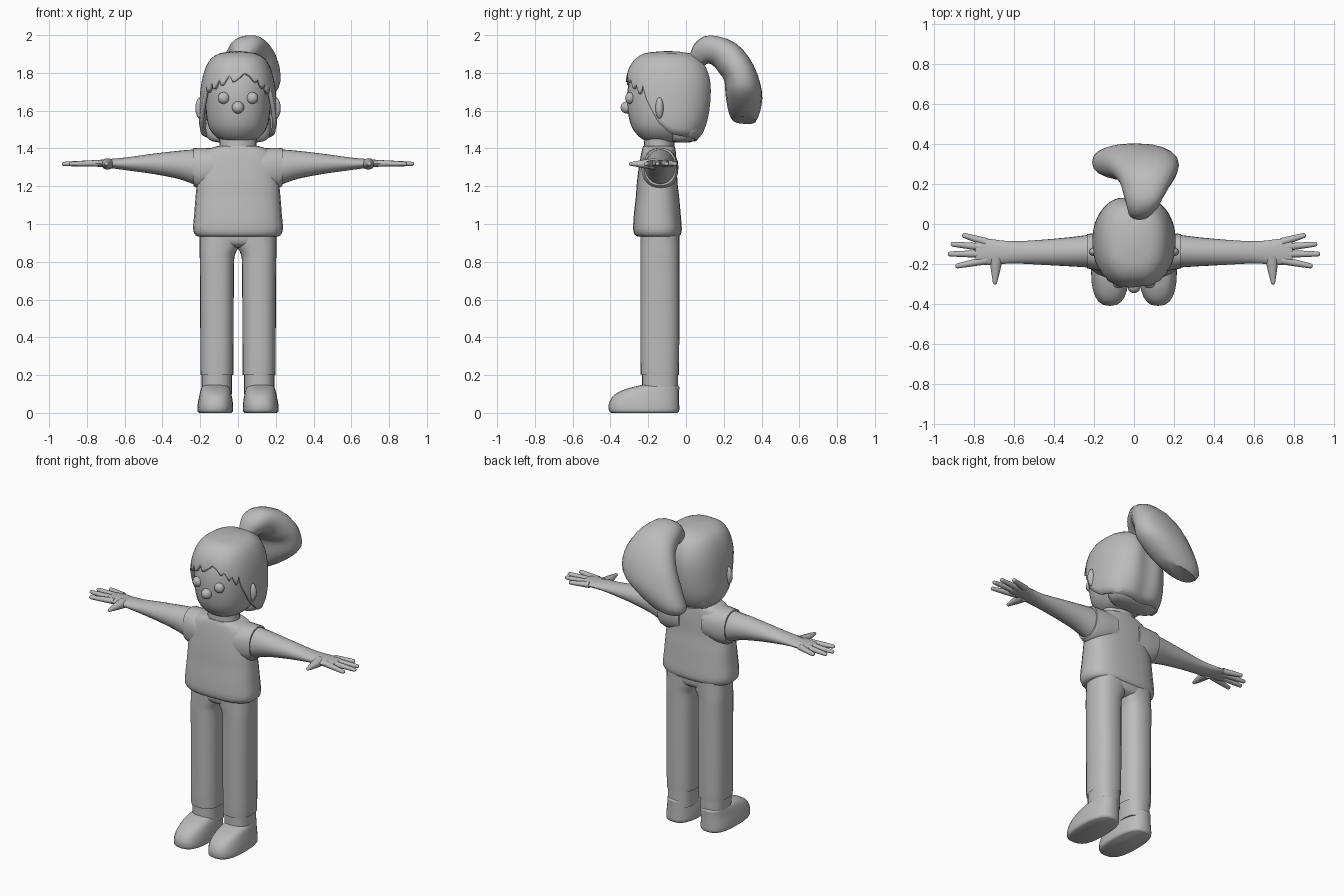
import bpy, bmesh, math
from mathutils import Vector

grey = bpy.data.materials.new("plain_grey")
grey.diffuse_color = (0.5, 0.5, 0.5, 1)


def finish(name, bm, mirror=False, angle=40):
    bmesh.ops.recalc_face_normals(bm, faces=bm.faces)
    me = bpy.data.meshes.new(name)
    bm.to_mesh(me)
    bm.free()
    me.materials.append(grey)
    ob = bpy.data.objects.new(name, me)
    bpy.context.collection.objects.link(ob)
    bpy.ops.object.select_all(action='DESELECT')
    ob.select_set(True)
    bpy.context.view_layer.objects.active = ob
    bpy.ops.object.shade_smooth_by_angle(angle=math.radians(angle))
    if mirror:
        ob.modifiers.new("mirror", 'MIRROR')
    return ob


def spline(rows, steps):
    """Catmull-Rom interpolation of equal-length rows."""
    out = []
    for i in range(len(rows) - 1):
        p = [rows[max(0, min(len(rows) - 1, i + k))] for k in (-1, 0, 1, 2)]
        for s in range(steps):
            t = s / steps
            out.append([0.5 * (2*b + (c-a)*t + (2*a-5*b+4*c-d)*t*t + (3*b-a-3*c+d)*t**3)
                        for a, b, c, d in zip(*p)])
    return out + [list(rows[-1])]


def power(v, e):
    return math.copysign(abs(v) ** e, v)


def sweep(name, sections, seg=24, p=2.0, steps=3, mirror=False):
    """Skin superellipse sections given as centre, u and v vectors."""
    bm = bmesh.new()
    rings = []
    for r in spline(sections, steps):
        c, u, v = Vector(r[0:3]), Vector(r[3:6]), Vector(r[6:9])
        rings.append([bm.verts.new(c + u * power(math.cos(a), 2/p) + v * power(math.sin(a), 2/p))
                      for a in (2 * math.pi * k / seg for k in range(seg))])
    for a, b in zip(rings, rings[1:]):
        for k in range(seg):
            bm.faces.new((a[k], a[(k+1) % seg], b[(k+1) % seg], b[k]))
    bm.faces.new(rings[0])
    bm.faces.new(rings[-1])
    return finish(name, bm, mirror)


def upright(name, rows, **kw):
    """Rows: z, x min, x max, y min, y max."""
    return sweep(name, [((a+b)/2, (c+d)/2, z, (b-a)/2, 0, 0, 0, (d-c)/2, 0)
                        for z, a, b, c, d in rows], **kw)


def sideways(name, rows, **kw):
    """Rows: x, y min, y max, z min, z max."""
    return sweep(name, [(x, (a+b)/2, (c+d)/2, 0, (b-a)/2, 0, 0, 0, (d-c)/2)
                        for x, a, b, c, d in rows], **kw)


def ball(name, loc, scale, mirror=False):
    bm = bmesh.new()
    bmesh.ops.create_uvsphere(bm, u_segments=20, v_segments=12, radius=1)
    for v in bm.verts:
        v.co = Vector(a * b + c for a, b, c in zip(v.co, scale, loc))
    return finish(name, bm, mirror, 80)


# Shoes, ankles and trousers
upright("shoe", [(0, .035, .205, -.395, -.045), (.012, .026, .215, -.408, -.036),
                 (.05, .027, .213, -.408, -.036), (.09, .033, .205, -.385, -.036),
                 (.12, .04, .198, -.335, -.036), (.14, .05, .19, -.27, -.037),
                 (.15, .07, .17, -.22, -.06)], p=2.6, mirror=True)
upright("ankle", [(.1, .033, .192, -.232, -.042), (.235, .033, .192, -.232, -.042)],
        p=2.5, mirror=True)
upright("trouser_leg", [(.215, .026, .195, -.236, -.04), (.225, .024, .199, -.241, -.037),
                        (.5, .023, .2, -.242, -.035), (.78, .021, .202, -.242, -.035),
                        (.84, .015, .203, -.242, -.035), (.88, -.005, .203, -.242, -.035),
                        (.95, -.03, .203, -.242, -.035)], p=2.5, mirror=True)
upright("trouser_seat", [(.875, -.17, .17, -.2, -.08), (.9, -.2, .2, -.236, -.04),
                         (.96, -.203, .203, -.242, -.035)], p=3)

# Shirt with sleeves
upright("shirt", [(.935, -.215, .215, -.26, -.04), (.945, -.228, .228, -.272, -.028),
                  (.975, -.238, .238, -.28, -.022), (1.05, -.232, .232, -.276, -.028),
                  (1.14, -.225, .225, -.266, -.036), (1.22, -.218, .218, -.26, -.045),
                  (1.3, -.21, .21, -.25, -.048), (1.36, -.195, .195, -.24, -.052),
                  (1.395, -.16, .16, -.232, -.056), (1.413, -.105, .105, -.226, -.062)], p=2.7)
sideways("sleeve", [(.08, -.24, -.04, 1.2, 1.4), (.16, -.236, -.042, 1.185, 1.403),
                    (.215, -.226, -.048, 1.19, 1.403), (.235, -.222, -.05, 1.203, 1.402)],
         p=2.3, mirror=True)

# Arms and hands
sideways("arm", [(.18, -.22, -.052, 1.195, 1.396), (.24, -.217, -.056, 1.213, 1.394),
                 (.32, -.212, -.066, 1.24, 1.387), (.45, -.205, -.078, 1.265, 1.372),
                 (.58, -.198, -.086, 1.283, 1.354), (.66, -.2, -.083, 1.294, 1.346),
                 (.73, -.205, -.074, 1.302, 1.34), (.78, -.2, -.078, 1.306, 1.337),
                 (.795, -.185, -.09, 1.312, 1.332)], mirror=True)


def finger(name, a, b, r0, r1):
    a, b = Vector(a), Vector(b)
    d = (b - a).normalized()
    u = Vector((-d.y, d.x, 0))
    w = d.cross(u)
    rows = []
    for t, r in ((0, r0), (.5, (r0+r1)/2), (.88, r1), (.97, r1*.8), (1, r1*.3)):
        rows.append((*a.lerp(b, t), *(u*r), *(w*r*.9)))
    sweep(name, rows, seg=12, steps=2, mirror=True)


for n, y0, x1, y1 in (("little", -.09, .86, -.055), ("ring", -.118, .918, -.1),
                      ("middle", -.15, .933, -.15), ("index", -.182, .895, -.212)):
    finger(n + "_finger", (.74, y0, 1.321), (x1, y1, 1.318), .02, .013)
finger("thumb", (.69, -.165, 1.318), (.697, -.302, 1.318), .034, .012)

# Neck, head and facial features
upright("neck", [(1.36, -.105, .105, -.228, -.062), (1.42, -.098, .098, -.222, -.062),
                 (1.48, -.1, .1, -.22, -.06)])
upright("head", [(1.435, -.07, .07, -.2, -.02), (1.455, -.11, .11, -.24, .02),
                 (1.5, -.148, .148, -.28, .06), (1.56, -.166, .166, -.302, .09),
                 (1.64, -.172, .172, -.312, .1), (1.72, -.172, .172, -.308, .1),
                 (1.8, -.155, .155, -.285, .07), (1.86, -.11, .11, -.23, .02),
                 (1.88, -.05, .05, -.16, -.05)], seg=32, p=2.2)
ball("eye", (.076, -.296, 1.667), (.031, .026, .031), True)
ball("nose", (0, -.314, 1.617), (.032, .032, .032))
ball("ear", (.198, -.14, 1.613), (.028, .022, .057), True)

# Hair cap: shell over the head whose lower edge follows the fringe and sides
PROFILE = [(1.42, .155, -.2, .03), (1.46, .188, -.255, .085), (1.54, .207, -.295, .122),
           (1.64, .205, -.322, .14), (1.74, .195, -.325, .142), (1.81, .178, -.312, .125),
           (1.86, .155, -.285, .095), (1.89, .125, -.25, .055), (1.908, .08, -.2, .01),
           (1.916, .001, -.096, -.094)]
FRINGE = [(-180, 1.435), (-125, 1.455), (-92, 1.475), (-76, 1.54), (-62, 1.67), (-57, 1.74),
          (-52, 1.69), (-43, 1.755), (-38, 1.705), (-28, 1.77), (-23, 1.725), (-11, 1.79),
          (-5, 1.745), (8, 1.8), (17, 1.785), (26, 1.745), (31, 1.77), (40, 1.71),
          (44, 1.75), (52, 1.68), (57, 1.74), (62, 1.67), (76, 1.54), (92, 1.475),
          (125, 1.455), (180, 1.435)]


def lookup(table, t):
    for a, b in zip(table, table[1:]):
        if t <= b[0]:
            f = (t - a[0]) / (b[0] - a[0])
            return [p + (q - p) * f for p, q in zip(a, b)][1:]
    return table[-1][1:]


bm = bmesh.new()
fine = spline(PROFILE, 4)
COLS, ROWS = 120, 18
cols = []
for k in range(COLS):
    deg = -180 + 360 * k / COLS
    a = math.radians(deg)
    low = lookup(FRINGE, deg)[0]
    col = []
    for j in range(ROWS):
        z = 1.9155 - (1.9155 - low) * (1 - math.cos(j / (ROWS-1) * math.pi / 2)) ** .9
        rx, front, back = lookup(fine, z)
        # parting down the back and a slight dip at the front
        dent = 1 - .07 * math.exp(-((180 - abs(deg)) / 14) ** 2) - .02 * math.exp(-(deg / 12) ** 2)
        x = rx * power(math.sin(a), .85) * dent
        y = (front + back) / 2 - (back - front) / 2 * power(math.cos(a), .85) * dent
        col.append(bm.verts.new((x, y, z)))
    cols.append(col)
for k in range(COLS):
    a, b = cols[k], cols[(k+1) % COLS]
    for j in range(ROWS - 1):
        bm.faces.new((a[j], a[j+1], b[j+1], b[j]))
bm.faces.new([c[0] for c in cols])
hair = finish("hair_cap", bm, angle=50)
shell = hair.modifiers.new("thickness", 'SOLIDIFY')
shell.thickness = .022

# Underside of the back hair
upright("hair_nape", [(1.432, -.1, .1, -.06, .02), (1.445, -.15, .15, -.08, .05),
                      (1.49, -.175, .175, -.09, .09), (1.56, -.17, .17, -.08, .1)], p=2.4)

# Ponytail arching back and drifting to one side
sweep("ponytail", [(.025, .055, 1.865, .05, 0, 0, 0, -.035, .03),
                   (.04, .085, 1.905, .075, 0, 0, 0, -.035, .055),
                   (.05, .14, 1.915, .1, 0, .01, 0, -.012, .084),
                   (.06, .22, 1.878, .135, 0, .01, 0, .045, .078),
                   (.05, .28, 1.8, .172, 0, .02, 0, .078, .04),
                   (.02, .306, 1.69, .195, 0, .03, 0, .096, .012),
                   (-.04, .31, 1.6, .17, 0, .035, 0, .085, .005),
                   (-.075, .308, 1.55, .105, 0, .02, 0, .062, -.004)],
      seg=20, p=2.3)
